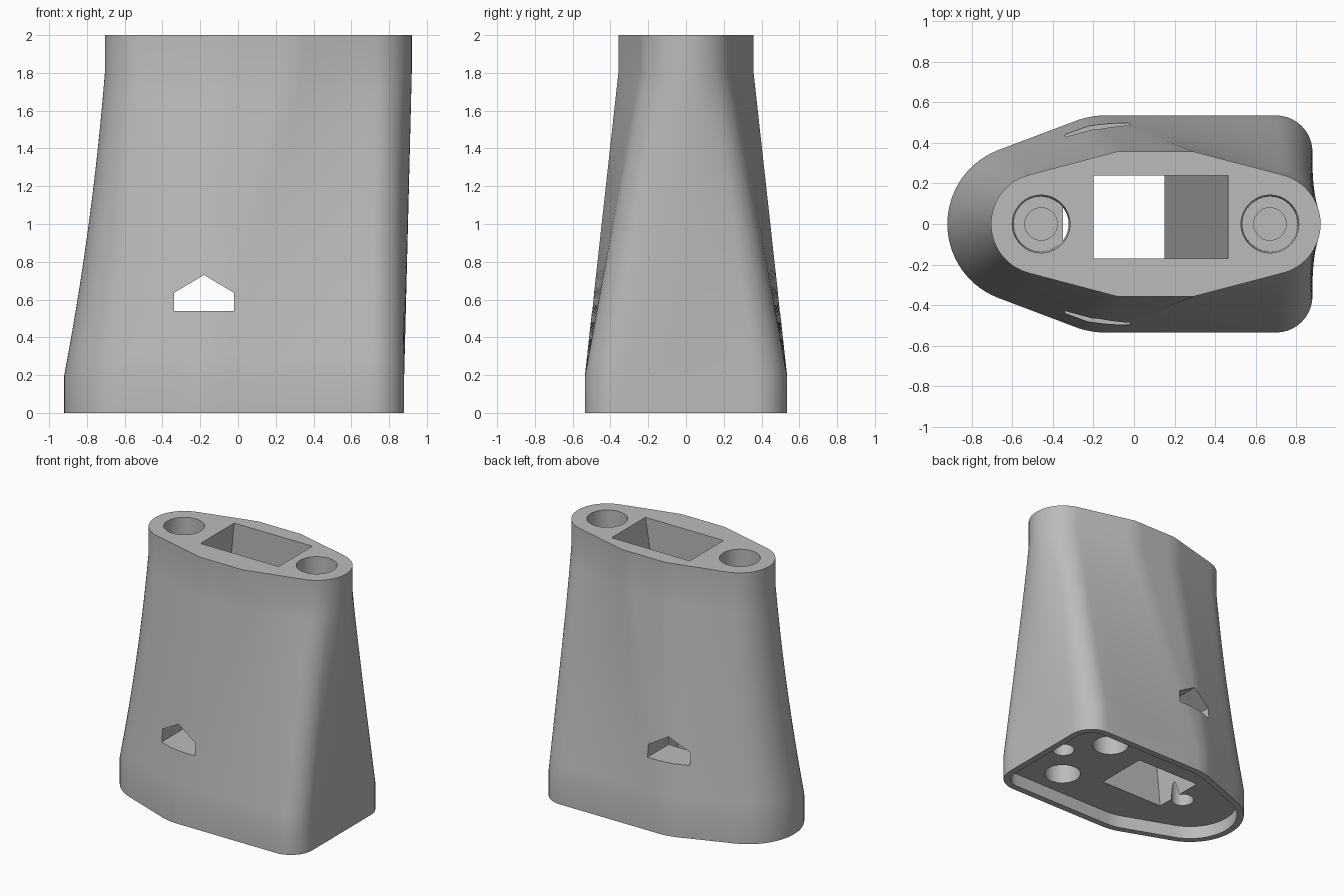
import bpy, bmesh, math
from mathutils import Vector

if "Cube" in bpy.data.objects:
    bpy.data.objects.remove(bpy.data.objects["Cube"])

grey = bpy.data.materials.new("plain_grey")
grey.diffuse_color = (0.5, 0.5, 0.5, 1)
grey.use_nodes = True
grey.node_tree.nodes["Principled BSDF"].inputs["Base Color"].default_value = grey.diffuse_color


def loft(name, rings):
    """Closed solid skinned through rings of equal point count."""
    bm = bmesh.new()
    vr = [[bm.verts.new(p) for p in ring] for ring in rings]
    n = len(vr[0])
    for a, b in zip(vr, vr[1:]):
        for i in range(n):
            j = (i + 1) % n
            bm.faces.new((a[i], a[j], b[j], b[i]))
    bm.faces.new(vr[0][::-1])
    bm.faces.new(vr[-1])
    bmesh.ops.recalc_face_normals(bm, faces=bm.faces)
    me = bpy.data.meshes.new(name)
    bm.to_mesh(me)
    bm.free()
    me.materials.append(grey)
    ob = bpy.data.objects.new(name, me)
    bpy.context.collection.objects.link(ob)
    return ob


def line(a, b, n):
    return [Vector(a).lerp(Vector(b), i / n) for i in range(n)]


def arc(cx, cy, r, a0, a1, n):
    return [Vector((cx + r * math.cos(math.radians(a0 + (a1 - a0) * i / n)),
                    cy + r * math.sin(math.radians(a0 + (a1 - a0) * i / n)))) for i in range(n)]


def mirrored(half, end):
    """Half outline (right tip to left tip) mirrored across y = 0."""
    return half + [Vector(end)] + [Vector((p.x, -p.y)) for p in reversed(half[1:])]


def at(outline, z):
    return [(p[0], p[1], z) for p in outline]


def round_hole(name, x, y, steps, n=48):
    return loft(name, [at(arc(x, y, r, 0, 360, n), z) for r, z in steps])


# Foot outline: flat right end, rounded corners, tapering to a round left end
bend = [Vector((-0.15, 0.535)).lerp(Vector((-0.2, 0.535)), t).lerp(
        Vector((-0.2, 0.535)).lerp(Vector((-0.27, 0.515)), t), t)
        for t in (0, 0.2, 0.4, 0.6, 0.8)]
foot = mirrored(line((0.88, 0), (0.88, 0.355), 6) + arc(0.70, 0.355, 0.18, 0, 90, 10)
                + line((0.70, 0.535), (-0.15, 0.535), 8) + bend
                + line((-0.27, 0.515), (-0.67, 0.364), 6)
                + arc(-0.53, 0, 0.39, 111, 180, 14), (-0.92, 0))
# Head outline: elongated hexagon with round ends
head = mirrored(arc(0.67, 0, 0.25, 0, 38, 6) + arc(0.67, 0, 0.25, 38, 75, 10)
                + line((0.735, 0.2415), (0.29, 0.358), 8)
                + line((0.29, 0.358), (-0.08, 0.358), 5)
                + line((-0.08, 0.358), (-0.52, 0.2415), 6)
                + arc(-0.455, 0, 0.25, 105, 180, 14), (-0.705, 0))


def blend(t):
    ring = [a.lerp(b, t) for a, b in zip(foot, head)]
    for p in ring:  # the left end sweeps in with a slight hollow
        p.x += 0.088 * t * (1 - t) * min(1, max(0, -p.x - 0.2) / 0.5)
    return ring


# Tower body: straight foot band, lofted middle, straight head band
N = 16
rings = [at(foot, 0)] + [at(blend(i / N), 0.2 + 1.6 * i / N) for i in range(N + 1)] + [at(head, 2)]
body = loft("tower_body", rings)

# Recess under the foot, leaving a thin rim
inner = []
for i, p in enumerate(foot):
    d = (foot[(i + 1) % len(foot)] - foot[i - 1]).normalized()
    inner.append(p + Vector((-d.y, d.x)) * 0.05)
cutters = [loft("recess_cutter", [at(inner, -0.1), at(inner, 0.1)])]


# Slanted rectangular channel from head to foot
def rect(x0, x1, z):
    return at([(x0, -0.17), (x1, -0.17), (x1, 0.24), (x0, 0.24)], z)


cutters.append(loft("channel_cutter", [rect(-0.40, 0.134, 0), rect(-0.19, 0.481, 2.1)]))

# House-shaped window straight through from front to back
house = [(-0.34, 0.54), (-0.02, 0.54), (-0.02, 0.635), (-0.18, 0.73), (-0.34, 0.635)]
cutters.append(loft("window_cutter", [[(x, y, z) for x, z in house] for y in (-0.8, 0.8)]))

# Counterbored bolt holes, closed by a thin web, and two wide sockets below
for i, x in enumerate((-0.458, 0.67)):
    cutters.append(round_hole(f"bolt_cutter_{i}", x, 0,
                              [(0.08, 0.44), (0.08, 0.5), (0.135, 0.5), (0.143, 2.1)]))
    cutters.append(round_hole(f"screw_cutter_{i}", x, 0, [(0.08, 0.02), (0.08, 0.41)]))
for i, y in enumerate((-0.27, 0.27)):
    cutters.append(round_hole(f"socket_cutter_{i}", 0.45, y, [(0.13, 0.03), (0.13, 0.4)]))

bpy.context.view_layer.objects.active = body
body.select_set(True)
for c in cutters:
    c.hide_render = True
    m = body.modifiers.new(c.name, 'BOOLEAN')
    m.operation = 'DIFFERENCE'
    m.solver = 'EXACT'
    m.object = c
    bpy.ops.object.modifier_apply(modifier=m.name)
for c in cutters:
    bpy.data.objects.remove(c, do_unlink=True)

bpy.ops.object.select_all(action='DESELECT')
body.select_set(True)
bpy.context.view_layer.objects.active = body
bpy.ops.object.shade_smooth_by_angle(angle=math.radians(30))
